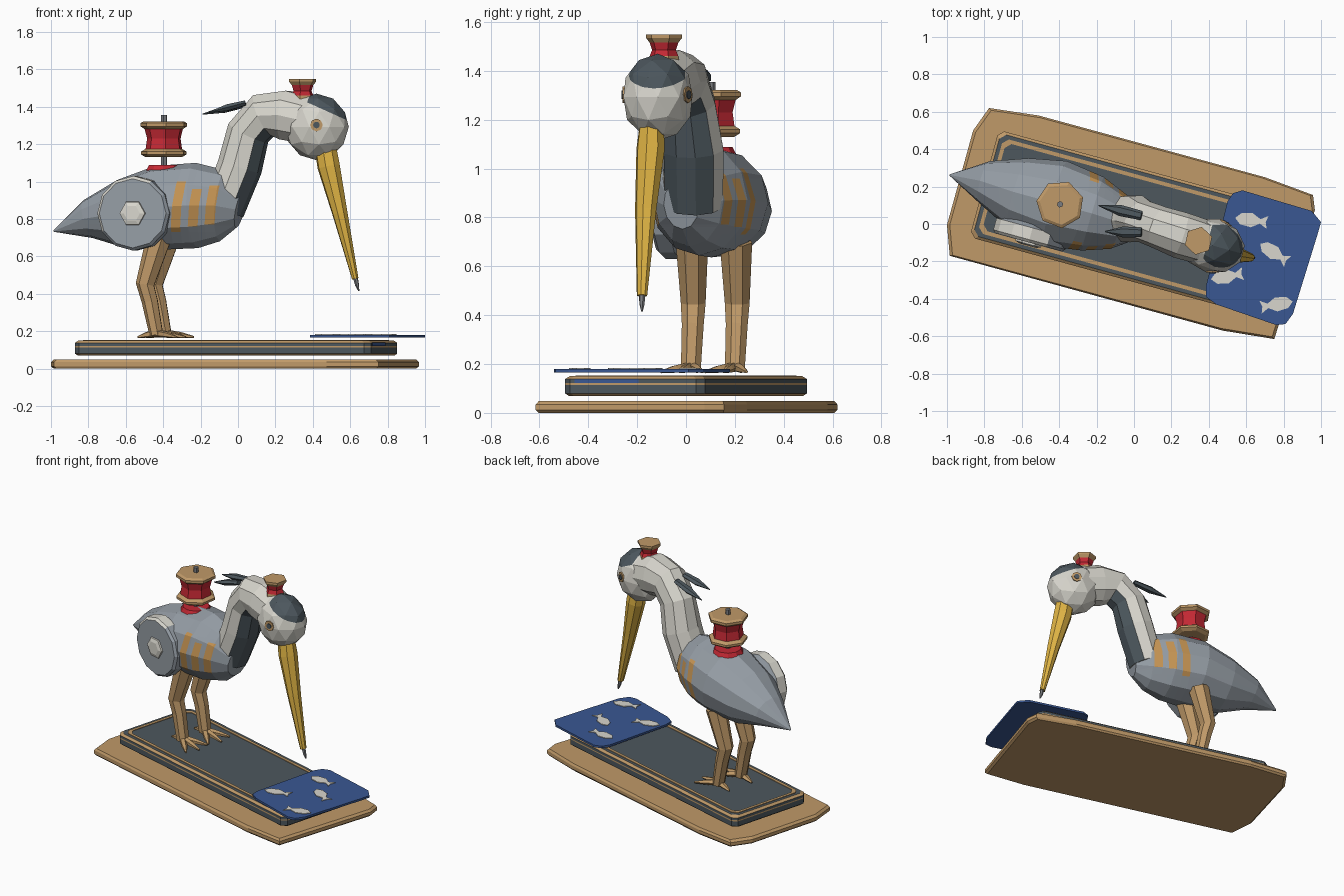
import bpy, bmesh
from math import cos, sin, pi, radians
from mathutils import Vector, Matrix

cube = bpy.data.objects.get("Cube")
if cube:
    bpy.data.objects.remove(cube, do_unlink=True)

ANG = radians(-15.3)                     # whole model is turned about z
A = Vector((cos(ANG), sin(ANG), 0))      # forward
S = Vector((-sin(ANG), cos(ANG), 0))     # the bird's left
Z = Vector((0, 0, 1))

COLOURS = dict(tan="BE9868", slate="4E585E", feather="949CA4", white="D7D5CC",
               blue="3C5891", red="C32D37", yellow="DEB246", steel="7A7C80",
               orange="C49354")
MATS = {}
for label, code in COLOURS.items():
    rgb = [(int(code[i:i + 2], 16) / 255) ** 2.2 for i in (0, 2, 4)]
    m = bpy.data.materials.new(label)
    m.use_nodes = True
    m.diffuse_color = (*rgb, 1)
    m.node_tree.nodes["Principled BSDF"].inputs["Base Color"].default_value = (*rgb, 1)
    MATS[label] = m
NAMES = list(MATS)
IDX = {n: i for i, n in enumerate(NAMES)}


def finish(name, bm):
    """Turn a bmesh into a flat-shaded object holding only the materials it uses."""
    bmesh.ops.recalc_face_normals(bm, faces=bm.faces[:])
    used = sorted({f.material_index for f in bm.faces})
    for f in bm.faces:
        f.material_index = used.index(f.material_index)
    me = bpy.data.meshes.new(name)
    bm.to_mesh(me)
    bm.free()
    for i in used:
        me.materials.append(MATS[NAMES[i]])
    ob = bpy.data.objects.new(name, me)
    bpy.context.collection.objects.link(ob)
    return ob


def skin(rings, colour, caps):
    """Bridge equal rings of points; colour(band, side) names the material."""
    bm = bmesh.new()
    vs = [[bm.verts.new(p) for p in r] for r in rings]
    n = len(vs[0])
    for s in range(len(vs) - 1):
        for k in range(n):
            j = (k + 1) % n
            f = bm.faces.new((vs[s][k], vs[s][j], vs[s + 1][j], vs[s + 1][k]))
            f.material_index = IDX[colour(s, k)]
    for ring, c in zip((vs[0], vs[-1]), caps):
        bm.faces.new(ring).material_index = IDX[c]
    return bm


def loft(stations, n, colour, side=S):
    """Tube through (x, y, z, half width, half height) stations."""
    if isinstance(colour, str):
        label = colour
        colour = lambda s, k: label
    pts = [Vector(s[:3]) for s in stations]
    rings = []
    for i, (p, st) in enumerate(zip(pts, stations)):
        t = (pts[min(i + 1, len(pts) - 1)] - pts[max(i - 1, 0)]).normalized()
        a = (side - t * side.dot(t)).normalized()
        b = t.cross(a)
        rings.append([p + a * st[3] * cos(2 * pi * k / n) + b * st[4] * sin(2 * pi * k / n)
                      for k in range(n)])
    return skin(rings, colour, (colour(0, 0), colour(len(pts) - 2, 0)))


def stack(name, layers, bands, caps=None):
    """Horizontal outlines (z, points) joined upward, one colour per band."""
    rings = [[(x, y, z) for x, y in pts] for z, pts in layers]
    return finish(name, skin(rings, lambda s, k: bands[s], caps or (bands[0], bands[-1])))


def ngon(cx, cy, r, n):
    return [(cx + r * cos(2 * pi * k / n + .3), cy + r * sin(2 * pi * k / n + .3))
            for k in range(n)]


def slab(hx, hy, c=.03):
    """Rectangle with clipped corners, turned to the model's direction."""
    pts = [(hx, c - hy), (hx, hy - c), (hx - c, hy), (c - hx, hy),
           (-hx, hy - c), (-hx, c - hy), (c - hx, -hy), (hx - c, -hy)]
    return [tuple((A * u + S * v).xy + Vector((-.01, 0))) for u, v in pts]


def cut(bm, co, no):
    bmesh.ops.bisect_plane(bm, geom=bm.verts[:] + bm.edges[:] + bm.faces[:],
                           plane_co=co, plane_no=no)


# Ground board
board = [(-.775, .62), (-.51, .58), (.70, .25), (.957, .155), (.967, .075),
         (.75, -.615), (.475, -.57), (-.985, -.17), (-1, -.005), (-.86, .5)]
inner = [(x * .985, y * .98) for x, y in board]
stack("ground_board", [(0, inner), (.012, board), (.034, board), (.048, inner)], ["tan"] * 3)

# Plinth with painted lines
levels = [(.07, .012), (.08, 0), (.114, 0), (.122, 0), (.138, 0), (.15, .015)]
stack("plinth", [(z, slab(.82 - d, .297 - d)) for z, d in levels],
      ["tan", "slate", "tan", "slate", "tan"], ("slate", "slate"))
lines = skin([[(x, y, z) for x, y in slab(.785 - d, .262 - d)]
              for z, d in ((.149, 0), (.154, 0), (.154, .02), (.149, .02))],
             lambda s, k: "tan", ("tan", "tan"))
bmesh.ops.delete(lines, geom=[f for f in lines.faces if len(f.verts) > 4], context="FACES")
finish("plinth_line", lines)
end = A * .812
stack("plinth_end_panel", [(z, [tuple((end + A * d + S * v).xy) for d, v in
      ((-.01, -.25), (.001, -.25), (.001, .02), (-.01, .02))]) for z in (.122, .139)], ["blue"])

# Fish mat
mat = [(.5, .12), (.53, .165), (.58, .18), (.95, .07), (1, .01), (.98, -.06),
       (.85, -.48), (.81, -.535), (.76, -.54), (.44, -.43), (.385, -.39), (.385, -.33)]
stack("mat", [(.166, mat), (.18, mat)], ["blue"])
fish = [(-.09, 0), (-.06, .03), (0, .038), (.045, .012), (.085, .035),
        (.075, 0), (.085, -.035), (.045, -.012), (0, -.038), (-.06, -.03)]
for i, (x, y, deg) in enumerate([(.63, .02, -8), (.75, -.155, -33),
                                 (.76, -.43, 190), (.5, -.28, 10)]):
    c, s = cos(radians(deg)), sin(radians(deg))
    pts = [(x + u * c - v * s, y + u * s + v * c) for u, v in fish]
    stack(f"mat_fish_{i + 1}", [(.179, pts), (.184, pts)], ["white"])

# Body, with stripes cut into the surface on both sides
body = loft([(-.985, .262, .735, .004, .004), (-.8, .225, .8, .115, .105),
             (-.62, .165, .825, .195, .185), (-.42, .11, .86, .235, .225),
             (-.22, .055, .872, .205, .228), (-.08, .01, .87, .15, .19),
             (.01, -.02, .85, .075, .1)], 12, "feather")
lean = A - Z * .12
bands = [(-.385, .73, 1.0), (-.295, .76, .96), (-.21, .77, .98)]
for u, lo, hi in bands:
    for d in (-.025, .025):
        cut(body, lean * (u + d) / lean.length_squared, lean)
    for z in (lo, hi):
        cut(body, Z * z, Z)
for f in body.faces:
    p = f.calc_center_median()
    if any(abs(p.dot(lean) - u) < .025 and lo < p.z < hi for u, lo, hi in bands):
        f.material_index = IDX["orange"]
finish("body", body)

# Hand wheel on the right flank
hub = Vector((-.55, -.05, .83))
disc = lambda *rows: [(*(hub - S * d), r, r) for d, r in rows]
finish("hand_wheel", loft(disc((-.05, .17), (-.03, .2), (.035, .2), (.05, .185)), 12,
                          lambda s, k: "white" if s > 0 and 2 <= k <= 6 else "feather", A))
finish("wheel_knob", loft(disc((.03, .075), (.06, .07), (.068, .045)), 6, "white", A))

# Neck with a dark throat stripe
finish("neck", loft([(-.08, .03, .85, .125, .115), (.01, .028, 1.08, .13, .12),
                     (.055, .012, 1.26, .112, .118), (.14, -.02, 1.355, .115, .125),
                     (.25, -.06, 1.355, .125, .138), (.38, -.1, 1.325, .12, .13)], 10,
                    lambda s, k: "slate" if s < 3 and 6 <= k <= 8 else "white"))

# Head with a dark brow
centre = Vector((.42, -.115, 1.292))
head = bmesh.new()
bmesh.ops.create_icosphere(head, subdivisions=2, radius=1,
                           matrix=Matrix.Translation(centre) @ Matrix.Rotation(ANG, 4, "Z")
                           @ Matrix.Diagonal((.175, .146, .178, 1)))
slope = Vector((.45, 0, 1))
brow, back = Vector((.5, 0, 1.365)), centre - A * .03
cut(head, brow, slope)
cut(head, back, A)
for f in head.faces:
    p = f.calc_center_median()
    dark = (p - brow).dot(slope) > 0 and (p - back).dot(A) > 0
    f.material_index = IDX["slate" if dark else "white"]
finish("head", head)

# Eyes
for side, label in ((-1, "right"), (1, "left")):
    d = A * .26 + S * .965 * side
    for part, r, reach, colour in (("eye", .034, .145, "tan"), ("pupil", .018, .149, "slate")):
        stations = [(*(centre + Z * .01 + d * q), r, r) for q in (.11, reach)]
        finish(f"{label}_{part}", loft(stations, 8, colour, Z))

# Beak and needle
finish("beak", loft([(.465, -.14, 1.19, .05, .06), (.485, -.145, 1.08, .06, .062),
                     (.545, -.165, .83, .045, .042), (.627, -.18, .48, .022, .018)], 8, "yellow"))
finish("needle", loft([(.625, -.18, .5, .014, .014), (.637, -.18, .445, .011, .011),
                       (.646, -.18, .415, .003, .003)], 6, "steel"))

# Crest feathers
for i, (root, tip) in enumerate([((.04, .045, 1.41), (-.19, .1, 1.36)),
                                 ((.04, -.045, 1.42), (-.155, -.04, 1.37))]):
    mid = Vector(root).lerp(Vector(tip), .5)
    finish(f"crest_feather_{i + 1}", loft([(*root, .025, .015), (*mid, .03, .02),
                                           (*tip, .003, .003)], 6, "slate"))


# Thread spools on the back and head
def spool(name, x, y, rows, colours, n):
    stack(name, [(z, ngon(x, y, r, n)) for z, r in rows], colours)


spool("back_spool", -.395, .105, [(1.13, .1), (1.145, .125), (1.16, .125), (1.175, .1),
      (1.23, .092), (1.28, .105), (1.295, .128), (1.312, .128), (1.322, .11)],
      ["tan"] * 3 + ["red"] * 2 + ["tan"] * 3, 7)
spool("spool_pin", -.395, .105, [(1.04, .017), (1.355, .017)], ["steel"], 6)
spool("spool_ring", -.395, .105, [(1.06, .1), (1.088, .085)], ["red"], 10)
spool("head_spool", .345, -.09, [(1.43, .065), (1.46, .06), (1.485, .05), (1.515, .06),
      (1.535, .076), (1.548, .076)], ["tan", "red", "red", "tan", "tan"], 6)

# Legs and toes
for label, x, y in (("right", -.44, .02), ("left", -.395, .2)):
    finish(f"{label}_leg", loft([(x + .02, y + .005, .70, .068, .07),
                                 (x - .055, y + .01, .45, .052, .052),
                                 (x - .03, y + .008, .36, .046, .045),
                                 (x + .005, y, .18, .042, .038)], 7, "tan"))
    for i, deg in enumerate((-32, 0, 32, 180)):
        d = Matrix.Rotation(radians(deg), 3, "Z") @ A
        reach = .1 if deg == 180 else .165
        foot = Vector((x, y, .19))
        mid, tip = foot + d * reach * .55 - Z * .01, foot + d * reach - Z * .022
        finish(f"{label}_toe_{i + 1}", loft([(*foot, .024, .022), (*mid, .02, .016),
                                             (*tip, .007, .006)], 5, "tan"))
